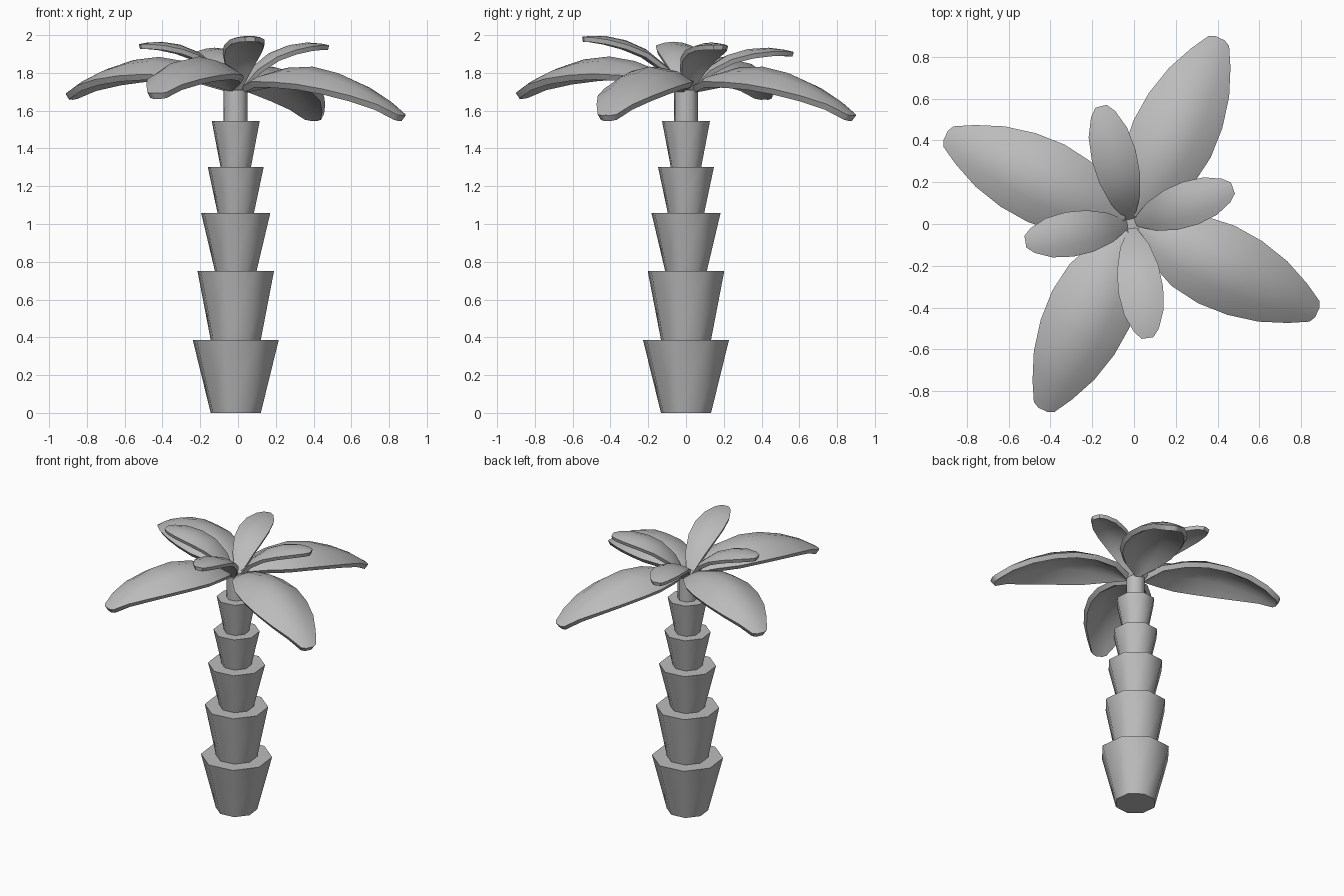
import bpy
from math import sin, cos, radians, pi

cube = bpy.data.objects.get("Cube")
if cube:
    bpy.data.objects.remove(cube, do_unlink=True)

grey = bpy.data.materials.new("plain grey")
grey.use_nodes = True
colour = (0.5, 0.5, 0.5, 1)
grey.diffuse_color = colour
grey.node_tree.nodes["Principled BSDF"].inputs["Base Color"].default_value = colour

CENTRE = -0.012


def add_object(name, verts, faces):
    mesh = bpy.data.meshes.new(name)
    mesh.from_pydata(verts, [], faces)
    mesh.materials.append(grey)
    obj = bpy.data.objects.new(name, mesh)
    bpy.context.collection.objects.link(obj)
    bpy.ops.object.select_all(action='DESELECT')
    bpy.context.view_layer.objects.active = obj
    obj.select_set(True)
    return obj


def smooth(degrees):
    bpy.ops.object.shade_smooth_by_angle(angle=radians(degrees))


def trunk_ring(name, z0, z1, r0, r1, sides=8):
    # flared, capped octagonal section
    verts = []
    for z, r in ((z0, r0), (z1, r1)):
        for i in range(sides):
            a = radians(29) + 2 * pi * i / sides
            verts.append((CENTRE + r * cos(a), r * sin(a), z))
    faces = [(i, (i + 1) % sides, sides + (i + 1) % sides, sides + i)
             for i in range(sides)]
    faces += [tuple(reversed(range(sides))), tuple(range(sides, 2 * sides))]
    add_object(name, verts, faces)
    smooth(50)


def leaf(name, profile, azimuth, lift, thickness, stretch=1.0):
    # arched blade: profile rows are (distance out, half width, height)
    a = radians(azimuth)
    columns = (-1, -0.5, 0, 0.5, 1)
    n = len(columns)
    verts = []
    for r, w, z in profile:
        r *= stretch
        for c in columns:
            v = c * w
            verts.append((CENTRE + r * cos(a) - v * sin(a),
                          r * sin(a) + v * cos(a),
                          z + lift * r - 2.2 * v * v))
    faces = [(i * n + j, (i + 1) * n + j, (i + 1) * n + j + 1, i * n + j + 1)
             for i in range(len(profile) - 1) for j in range(n - 1)]
    obj = add_object(name, verts, faces)
    solid = obj.modifiers.new("thickness", 'SOLIDIFY')
    solid.thickness = thickness
    solid.offset = -1
    bpy.ops.object.modifier_apply(modifier=solid.name)
    smooth(40)


# trunk
heights = (0, 0.387, 0.752, 1.057, 1.302, 1.545)
bottoms = (0.138, 0.138, 0.115, 0.1, 0.084)
tops = (0.237, 0.211, 0.19, 0.154, 0.132)
for i in range(5):
    trunk_ring(f"trunk_section_{i + 1}", heights[i], heights[i + 1], bottoms[i], tops[i])
trunk_ring("trunk_tip", 1.54, 1.71, 0.066, 0.066)

# large drooping leaves
large = ((0.04, 0.02, 1.73), (0.15, 0.12, 1.795), (0.3, 0.185, 1.845),
         (0.45, 0.205, 1.86), (0.6, 0.195, 1.835), (0.75, 0.16, 1.78),
         (0.88, 0.105, 1.71), (0.97, 0.055, 1.645), (0.985, 0.025, 1.635))
for i, lift in enumerate((-0.06, -0.06, 0.055, 0.06)):
    leaf(f"large_leaf_{i + 1}", large, -25.5 + 90 * i, lift, 0.036)

# small upright leaves
small = ((0.02, 0.02, 1.71), (0.1, 0.07, 1.83), (0.2, 0.1, 1.91),
         (0.3, 0.108, 1.95), (0.4, 0.095, 1.965), (0.48, 0.06, 1.96),
         (0.515, 0.028, 1.953))
for i, (azimuth, lift, stretch) in enumerate(
        ((19.5, -0.01, 1.0), (104.5, -0.07, 1.13), (189.5, 0, 1.0), (278, 0.07, 1.07))):
    leaf(f"small_leaf_{i + 1}", small, azimuth, lift, 0.026, stretch)
